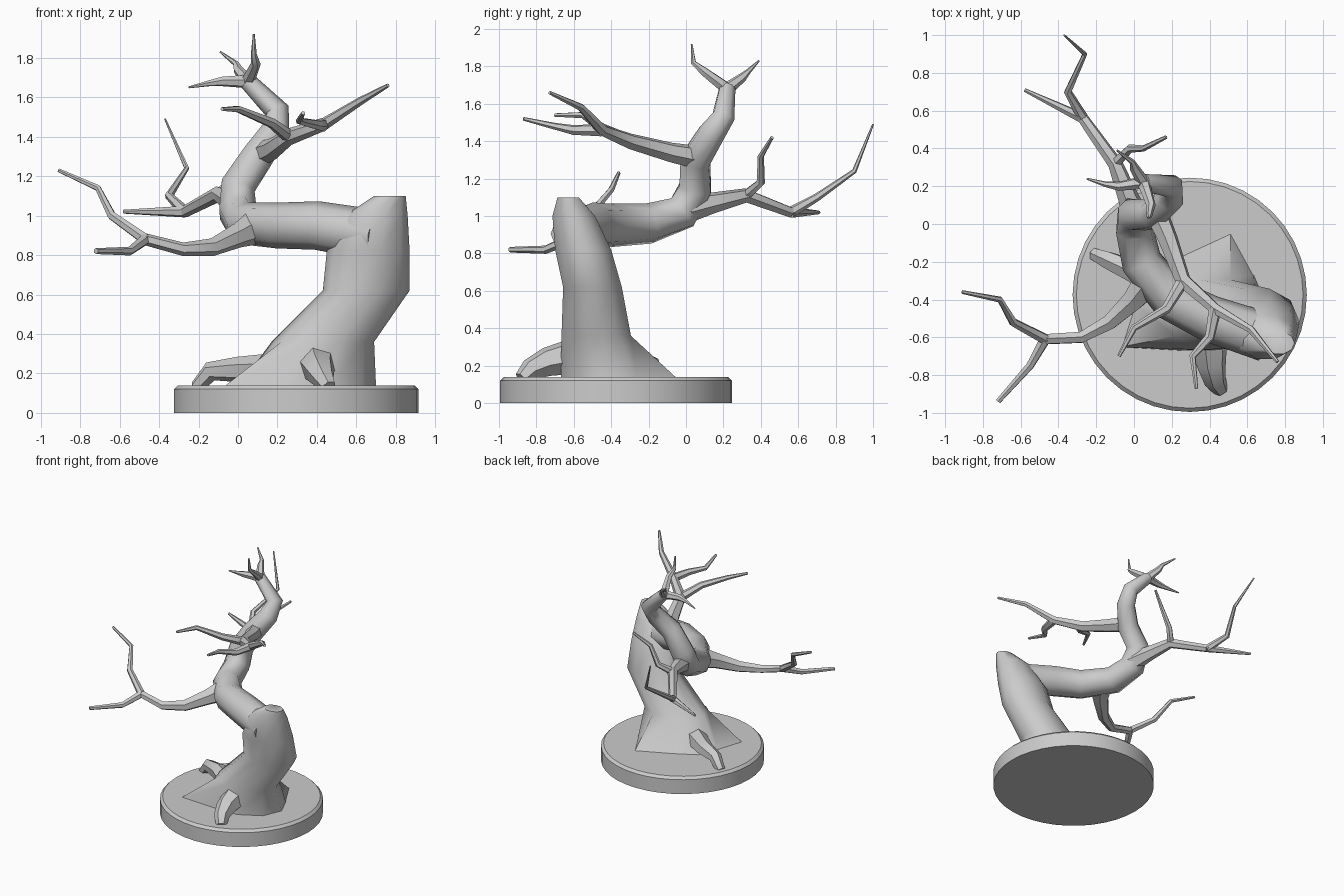
import bpy, bmesh
from math import cos, sin, tau, radians
from mathutils import Vector

cube = bpy.data.objects.get("Cube")
if cube:
    bpy.data.objects.remove(cube, do_unlink=True)

grey = bpy.data.materials.new("plain_grey")
grey.use_nodes = True
grey.diffuse_color = (.6, .6, .6, 1)
grey.node_tree.nodes["Principled BSDF"].inputs["Base Color"].default_value = grey.diffuse_color


def loft(name, rings, sharp_angle=50):
    """Skin a list of equally long point rings and cap both ends."""
    bm = bmesh.new()
    loops = [[bm.verts.new(point) for point in ring] for ring in rings]
    for lower, upper in zip(loops, loops[1:]):
        for i in range(len(lower)):
            bm.faces.new((lower[i - 1], lower[i], upper[i], upper[i - 1]))
    bm.faces.new(loops[0])
    bm.faces.new(loops[-1])
    bmesh.ops.recalc_face_normals(bm, faces=bm.faces)
    mesh = bpy.data.meshes.new(name)
    bm.to_mesh(mesh)
    bm.free()
    mesh.materials.append(grey)
    obj = bpy.data.objects.new(name, mesh)
    bpy.context.collection.objects.link(obj)
    bpy.ops.object.select_all(action='DESELECT')
    obj.select_set(True)
    bpy.context.view_layer.objects.active = obj
    bpy.ops.object.shade_smooth_by_angle(angle=radians(sharp_angle))


def oval(centre, across, deep, sides):
    """Level ring of points around a centre."""
    turns = [tau * i / sides for i in range(sides)]
    return [Vector(centre) + Vector((across * cos(a), deep * sin(a), 0)) for a in turns]


def limb(name, path, thick, thin, ease=1, sides=6):
    """Branch along a path, tapering from thick to thin."""
    points = [Vector(point) for point in path]
    last = len(points) - 1
    side = (points[1] - points[0]).orthogonal()
    rings = []
    for i, point in enumerate(points):
        before = (point - points[max(i - 1, 0)]).normalized()
        after = (points[min(i + 1, last)] - point).normalized()
        along = (before + after).normalized()
        side = (side - along * side.dot(along)).normalized()
        up = along.cross(side)
        radius = thin + (thick - thin) * (1 - i / last) ** ease
        turns = [tau * k / sides for k in range(sides)]
        rings.append([point + radius * (side * cos(a) + up * sin(a)) for a in turns])
    loft(name, rings)


# Round stand with a chamfered rim
stand_top, stand_radius, chamfer = .14, .62, .02
stand_rings = []
for height, inset in ((0, 0), (stand_top - chamfer, 0), (stand_top, chamfer)):
    radius = stand_radius - inset
    stand_rings.append(oval((.295, -.375, height), radius, radius, sides=40))
loft("stand", stand_rings, sharp_angle=25)

# Trunk: leaning ovals from the foot up to the broken stump
trunk_sections = [((.35, -.42, .13), .35), ((.43, -.48, .36), .26), ((.65, -.5, .62), .22),
                  ((.66, -.55, .82), .21), ((.7, -.6, 1), .16), ((.77, -.63, 1.1), .08)]
trunk_rings = [oval(centre, width, width * .75, sides=10) for centre, width in trunk_sections]

# Two corners of the foot are drawn out into flat root flares
foot_centre = Vector(trunk_sections[0][0])
for corner in (2, 6):
    trunk_rings[0][corner] = foot_centre.lerp(trunk_rings[0][corner], 1.5)
loft("trunk", trunk_rings)

# Thick limb that leaves the trunk sideways, then climbs to the crown
crown = (.05, .22, 1.68)
limb("main_limb", [(.7, -.6, .9), (.4, -.5, .95), (.2, -.4, .95), (.04, -.2, .96),
                   (0, -.02, 1.02), (0, .05, 1.15), (.1, .05, 1.3), (.19, .13, 1.43),
                   (.2, .2, 1.53), crown],
     thick=.13, thin=.045, ease=.7, sides=8)

# Low branch on the right side, with two forks
low_fork = (-.47, -.61, .88)
limb("low_branch", [(.08, -.3, .94), (0, -.4, .9), (-.13, -.52, .84), (-.28, -.6, .83), low_fork],
     thick=.09, thin=.03, ease=2)
limb("low_branch_upper_fork", [low_fork, (-.64, -.52, 1), (-.71, -.4, 1.14), (-.91, -.36, 1.23)],
     thick=.03, thin=.01)
limb("low_branch_lower_fork", [low_fork, (-.55, -.75, .82), (-.72, -.94, .82)],
     thick=.03, thin=.015)

# Back branch, with two forks and an upright twig
back_elbow, back_fork = (-.1, .32, 1.11), (-.27, .56, 1.02)
limb("back_branch", [(.02, 0, 1.04), (-.03, .14, 1.07), back_elbow, back_fork],
     thick=.08, thin=.03, ease=1.5)
limb("back_branch_level_fork", [back_fork, (-.58, .71, 1.02)], thick=.03, thin=.01)
limb("back_branch_rising_fork", [back_fork, (-.35, .7, 1.1), (-.26, .9, 1.24), (-.37, 1, 1.49)],
     thick=.03, thin=.005)
limb("back_branch_twig", [back_elbow, (-.02, .4, 1.18), (.05, .4, 1.32), (.17, .46, 1.42)],
     thick=.03, thin=.01)

# Upper branch reaching forward, with two side twigs
inner_fork, outer_fork = (.26, -.3, 1.4), (.43, -.45, 1.46)
limb("upper_branch", [(.11, .08, 1.31), (.18, -.08, 1.34), inner_fork, outer_fork,
                      (.62, -.56, 1.58), (.76, -.73, 1.66)],
     thick=.065, thin=.01)
limb("upper_branch_inner_twig", [inner_fork, (.17, -.45, 1.47), (0, -.55, 1.54), (-.08, -.7, 1.54)],
     thick=.035, thin=.01)
limb("upper_branch_outer_twig", [outer_fork, (.4, -.6, 1.46), (.31, -.7, 1.48), (.33, -.87, 1.52)],
     thick=.035, thin=.01)

# Crown twigs
for name, path in {
    "crown_front_twig": [(.09, .1, 1.77), (.08, .04, 1.82), (.08, .03, 1.92)],
    "crown_back_twig": [(0, .3, 1.74), (-.01, .33, 1.77), (-.09, .39, 1.83)],
    "crown_side_twig": [(-.08, .2, 1.68), (-.15, .21, 1.67), (-.25, .24, 1.65)],
}.items():
    limb(name, [crown] + path, thick=.035, thin=.005)

# Arched roots gripping the stand
limb("front_root", [(.4, -.6, .25), (.41, -.74, .22), (.43, -.83, .18), (.46, -.88, .13)],
     thick=.1, thin=.04)
limb("side_root", [(.15, -.36, .22), (0, -.25, .22), (-.14, -.19, .21), (-.21, -.16, .13)],
     thick=.08, thin=.035)
